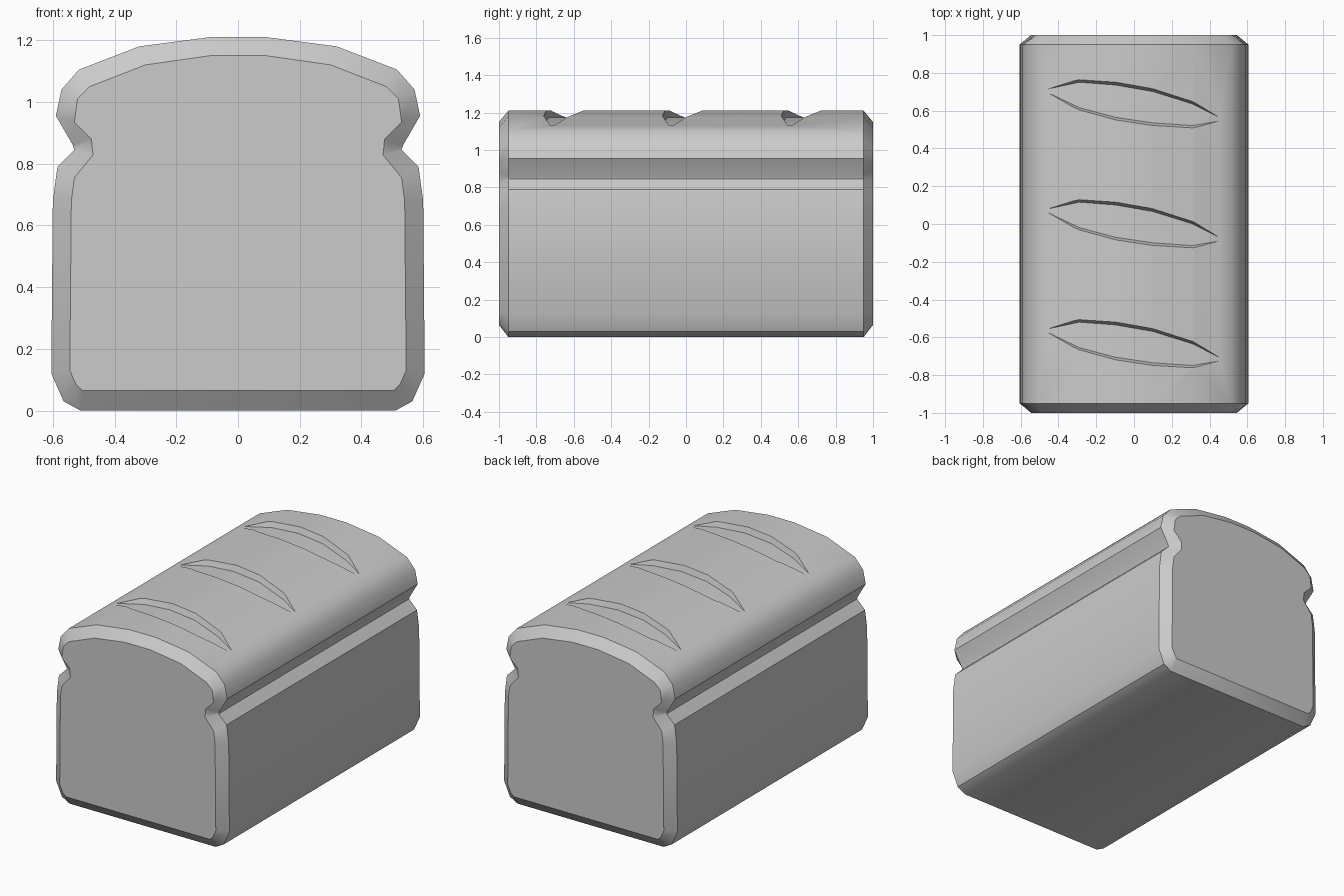
import bpy, bmesh

if "Cube" in bpy.data.objects:
    bpy.data.objects.remove(bpy.data.objects["Cube"])

# Right half of the loaf cross-section (x, z), bottom to top
OUTER = [(0.51, 0.003), (0.565, 0.03), (0.605, 0.12), (0.60, 0.68), (0.585, 0.79),
         (0.53, 0.845), (0.535, 0.86), (0.59, 0.955), (0.572, 1.04), (0.515, 1.105),
         (0.32, 1.18), (0.09, 1.21)]
# Same points, inset for the bevelled end faces
INNER = [(0.505, 0.065), (0.525, 0.085), (0.545, 0.13), (0.54, 0.68), (0.53, 0.755),
         (0.47, 0.828), (0.475, 0.88), (0.53, 0.935), (0.52, 1.01), (0.48, 1.05),
         (0.30, 1.12), (0.09, 1.15)]
OUTER[0] = (0.51, 0.0)


def loft(name, rings):
    """Skin a list of closed rings and cap both ends."""
    bm = bmesh.new()
    rows = [[bm.verts.new(p) for p in ring] for ring in rings]
    n = len(rows[0])
    for a, b in zip(rows, rows[1:]):
        for i in range(n):
            j = (i + 1) % n
            bm.faces.new((a[i], a[j], b[j], b[i]))
    bm.faces.new(rows[0])
    bm.faces.new(rows[-1])
    bmesh.ops.recalc_face_normals(bm, faces=bm.faces)
    mesh = bpy.data.meshes.new(name)
    bm.to_mesh(mesh)
    bm.free()
    obj = bpy.data.objects.new(name, mesh)
    bpy.context.collection.objects.link(obj)
    return obj


def section(half, y):
    full = half + [(-x, z) for x, z in reversed(half)]
    return [(x, y, z) for x, z in full]


def roof(x):
    """Height of the crust at x."""
    x = abs(x)
    pts = [(0, 1.21)] + OUTER[:8:-1]
    for (x0, z0), (x1, z1) in zip(pts, pts[1:]):
        if x <= x1:
            return z0 + (z1 - z0) * (x - x0) / (x1 - x0)


# Loaf body with bevelled ends
loaf = loft("bread_loaf", [section(INNER, -1), section(OUTER, -0.95),
                           section(OUTER, 0.95), section(INNER, 1)])

# Slanted leaf-shaped scores in the crust: x, lower y, upper y, depth
SCORE = [(-0.455, 0.06, 0.08, 0.0), (-0.29, -0.03, 0.13, 0.032), (-0.10, -0.082, 0.117, 0.035),
         (0.10, -0.112, 0.082, 0.035), (0.31, -0.125, 0.015, 0.032), (0.45, -0.09, -0.07, 0.0)]
for k, cy in enumerate((-0.635, 0.0, 0.635)):
    rings = []
    for x, lo, hi, d in SCORE:
        r, s = roof(x), d / 0.035
        rings.append([(x, cy + lo + 0.012 * s, r - d), (x, cy + hi - 0.016 * s, r - d),
                      (x, cy + hi + 0.02, r + 0.05), (x, cy + lo - 0.02, r + 0.05)])
    cutter = loft(f"score_cutter_{k}", rings)
    cutter.hide_render = True
    bpy.context.view_layer.objects.active = loaf
    mod = loaf.modifiers.new("score", 'BOOLEAN')
    mod.operation = 'DIFFERENCE'
    mod.solver = 'EXACT'
    mod.object = cutter
    bpy.ops.object.modifier_apply(modifier=mod.name)
    bpy.data.objects.remove(cutter)

# Smooth crust with crisp end bevels and scores
bpy.ops.object.select_all(action='DESELECT')
loaf.select_set(True)
bpy.context.view_layer.objects.active = loaf
bpy.ops.object.shade_smooth_by_angle(angle=0.61)
